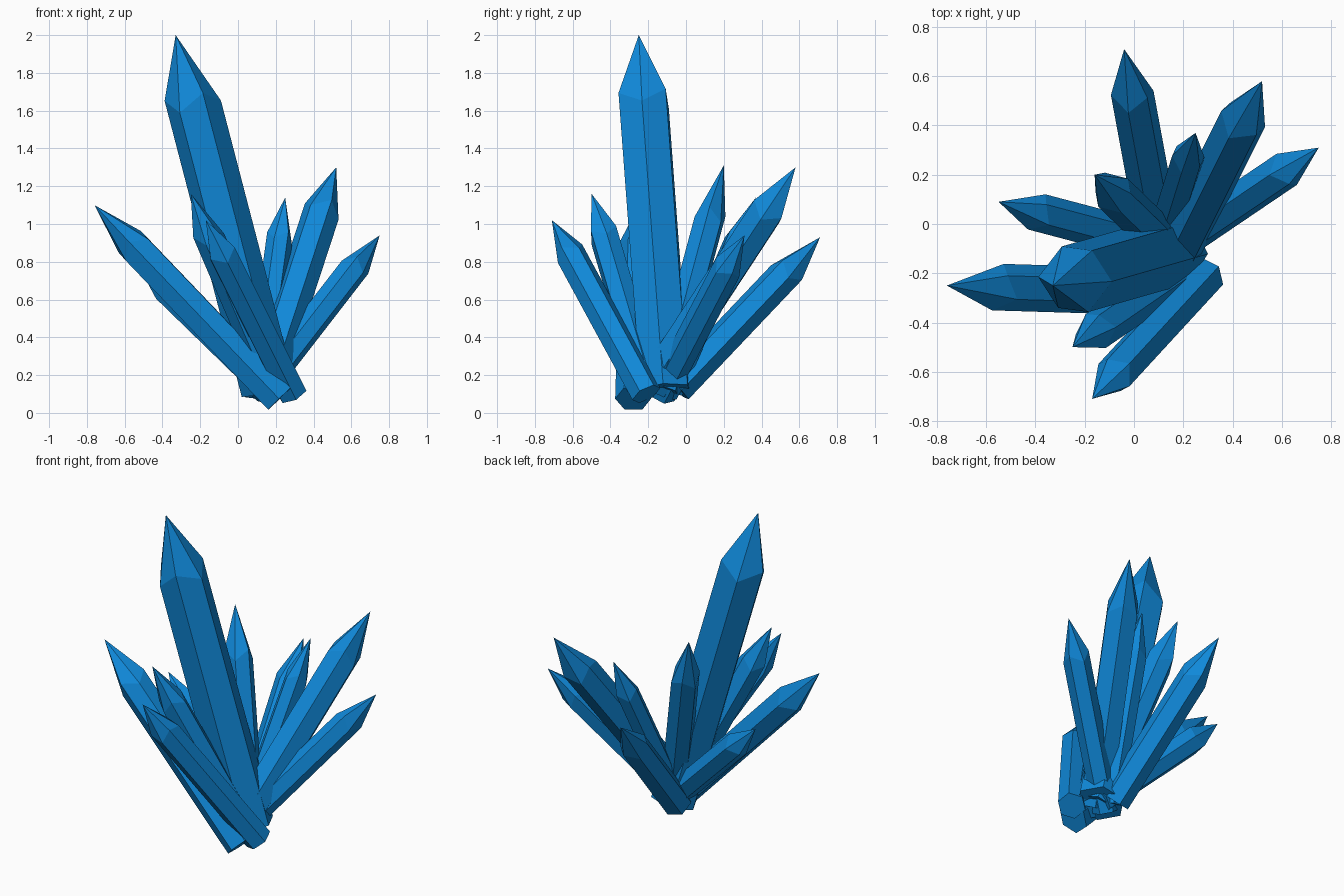
import bpy, bmesh, math
from mathutils import Vector, Matrix

if "Cube" in bpy.data.objects:
    bpy.data.objects.remove(bpy.data.objects["Cube"])

blue = bpy.data.materials.new("crystal_blue")
blue.diffuse_color = (0.005, 0.25, 0.70, 1)
blue.use_nodes = True
blue.node_tree.nodes["Principled BSDF"].inputs["Base Color"].default_value = blue.diffuse_color


def crystal(name, base, tip, radius, point, roll=0):
    """Six-sided prism from base to tip, ending in a pyramid of length 'point'."""
    base, tip = Vector(base), Vector(tip)
    axis = tip - base
    length = axis.length
    bm = bmesh.new()
    rings = []
    for z in (0, length - point):
        ring = []
        for i in range(6):
            a = math.radians(60 * i + roll)
            # shoulder corners alternate a little in height
            dz = 0.1 * point * (-1) ** i if z else 0
            ring.append(bm.verts.new((radius * math.cos(a), radius * math.sin(a), z + dz)))
        rings.append(ring)
    apex = bm.verts.new((0, 0, length))
    low, top = rings
    bm.faces.new(low[::-1])
    for i in range(6):
        j = (i + 1) % 6
        bm.faces.new((low[i], low[j], top[j], top[i]))
        bm.faces.new((top[i], top[j], apex))
    bm.transform(Matrix.Translation(base) @ axis.to_track_quat('Z', 'Y').to_matrix().to_4x4())
    me = bpy.data.meshes.new(name)
    bm.to_mesh(me)
    bm.free()
    me.materials.append(blue)
    bpy.context.collection.objects.link(bpy.data.objects.new(name, me))


# base centre, tip, radius, point length, roll
crystals = {
    "main_crystal":        ((0.16, -0.11, 0.12), (-0.33, -0.25, 2.00), 0.145, 0.36, 10),
    "left_crystal":        ((0.22, -0.28, 0.075), (-0.76, -0.25, 1.10), 0.095, 0.30, 0),
    "back_crystal":        ((0.10, -0.05, 0.13), (-0.04, 0.71, 0.93), 0.088, 0.26, 10),
    "back_right_crystal":  ((0.14, -0.18, 0.14), (0.52, 0.58, 1.30), 0.100, 0.29, 20),
    "inner_back_crystal":  ((0.17, -0.12, 0.12), (-0.16, 0.20, 1.31), 0.083, 0.29, 5),
    "small_back_crystal":  ((0.11, -0.08, 0.12), (0.25, 0.37, 1.14), 0.070, 0.24, 25),
    "right_crystal":       ((0.10, -0.13, 0.10), (0.75, 0.31, 0.94), 0.078, 0.23, 15),
    "back_left_crystal":   ((0.17, -0.10, 0.12), (-0.55, 0.09, 0.82), 0.078, 0.22, 0),
    "front_crystal":       ((0.29, -0.21, 0.10), (-0.17, -0.71, 1.02), 0.082, 0.22, 20),
    "front_left_crystal":  ((0.20, -0.19, 0.11), (-0.25, -0.50, 1.16), 0.080, 0.25, 5),
}
for name, spec in crystals.items():
    crystal(name, *spec)
